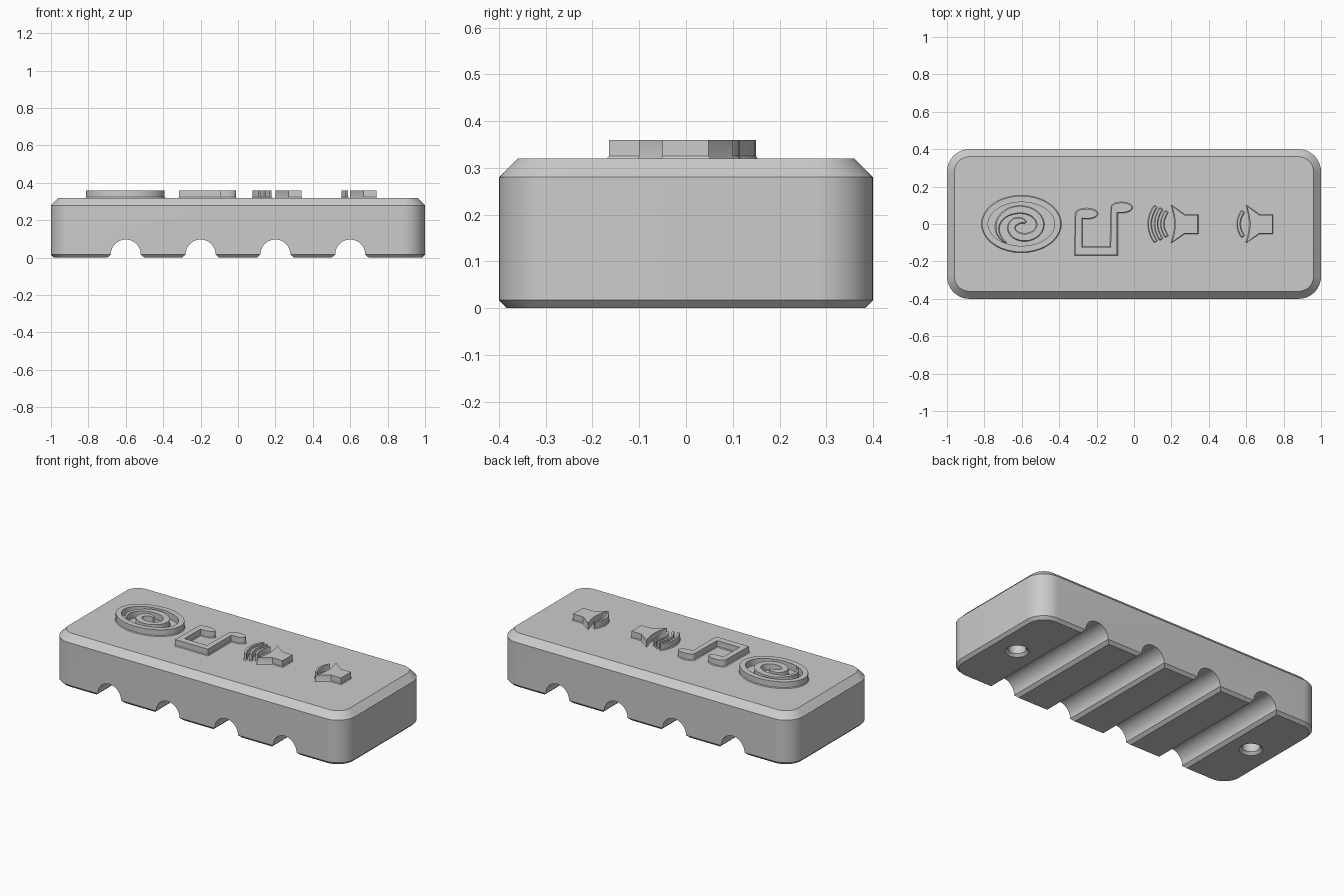
import bpy, bmesh, math
from mathutils import Vector

if "Cube" in bpy.data.objects:
    bpy.data.objects.remove(bpy.data.objects["Cube"])

grey = bpy.data.materials.new("plain grey")
grey.use_nodes = True
grey.diffuse_color = (0.6, 0.6, 0.6, 1)
grey.node_tree.nodes["Principled BSDF"].inputs["Base Color"].default_value = (0.6, 0.6, 0.6, 1)


def arc(cx, cy, rx, ry, start, end, n):
    """Points along an ellipse arc, angles in degrees."""
    angles = [math.radians(start + (end - start) * i / n) for i in range(n + 1)]
    return [(cx + rx * math.cos(a), cy + ry * math.sin(a)) for a in angles]


def rounded_rect(hx, hy, r):
    pts = []
    for sx, sy, a in ((1, 1, 0), (-1, 1, 90), (-1, -1, 180), (1, -1, 270)):
        pts += arc(sx * (hx - r), sy * (hy - r), r, r, a, a + 90, 12)
    return pts


def finish(bm, name):
    bmesh.ops.recalc_face_normals(bm, faces=bm.faces)
    mesh = bpy.data.meshes.new(name)
    bm.to_mesh(mesh)
    bm.free()
    mesh.materials.append(grey)
    obj = bpy.data.objects.new(name, mesh)
    bpy.context.collection.objects.link(obj)
    return obj


def loft(name, rings, closed=False):
    """Skin equal-length rings of 3D points; cap the ends or close the loop."""
    bm = bmesh.new()
    loops = [[bm.verts.new(p) for p in ring] for ring in rings]
    n = len(loops[0])
    pairs = list(zip(loops, loops[1:])) + ([(loops[-1], loops[0])] if closed else [])
    for a, b in pairs:
        for i in range(n):
            j = (i + 1) % n
            bm.faces.new((a[i], a[j], b[j], b[i]))
    if not closed:
        bm.faces.new(loops[0])
        bm.faces.new(loops[-1])
    return finish(bm, name)


def at(pts, z):
    return [(x, y, z) for x, y in pts]


def flared(pts, d):
    """Offset a counter-clockwise outline outwards by d."""
    out = []
    for i, p in enumerate(pts):
        p, a, b = Vector(p), Vector(pts[i - 1]), Vector(pts[(i + 1) % len(pts)])
        e, f = (p - a).normalized(), (b - p).normalized()
        n = Vector((e.y + f.y, -e.x - f.x))
        out.append(p + n * d / max(0.5, 1 + e.dot(f)))
    return out


TOP, HIGH, FOOT = 0.32, 0.36, 0.005


def symbol(name, pts):
    """Raised flat symbol with a small flare where it meets the body."""
    return loft(name, [at(flared(pts, FOOT), TOP - 0.002), at(pts, TOP + FOOT), at(pts, HIGH)])


def ribbon(path, widths):
    """Outline of a band along a path with varying width."""
    left, right = [], []
    for i, p in enumerate(path):
        t = Vector(path[min(i + 1, len(path) - 1)]) - Vector(path[max(i - 1, 0)])
        n = Vector((-t.y, t.x)).normalized() * widths[i] / 2
        left.append(Vector(p) + n)
        right.append(Vector(p) - n)
    return right + left[::-1]


# Body with chamfered rims
body = loft("body", [at(rounded_rect(0.983, 0.383, 0.103), 0),
                     at(rounded_rect(1, 0.4, 0.12), 0.017),
                     at(rounded_rect(1, 0.4, 0.12), 0.28),
                     at(rounded_rect(0.96, 0.36, 0.08), TOP)])

# Cutters: four finger grooves and two countersunk holes underneath
cutters = []
for x in (-0.6, -0.2, 0.2, 0.6):
    prof = [(x + 0.11, -0.01)] + arc(x, 0.017, 0.08, 0.08, 0, 180, 24) + [(x - 0.11, -0.01)]
    cutters.append(loft("groove_cutter", [[(u, y, v) for u, v in prof] for y in (-0.6, 0.6)]))
for x in (-0.835, 0.835):
    hole = [(0.075, -0.01), (0.05, 0.015), (0.05, 0.15)]
    cutters.append(loft("hole_cutter", [at(arc(x, 0, r, r, 0, 348.75, 31), z) for r, z in hole]))
for c in cutters:
    mod = body.modifiers.new("cut", "BOOLEAN")
    mod.operation = "DIFFERENCE"
    mod.solver = "EXACT"
    mod.object = c
bpy.context.view_layer.update()
cut_mesh = bpy.data.meshes.new_from_object(body.evaluated_get(bpy.context.evaluated_depsgraph_get()))
body.modifiers.clear()
body.data = cut_mesh
for c in cutters:
    bpy.data.objects.remove(c)

# Oval ring
outer = arc(-0.602, 0, 0.21, 0.15, 0, 354.375, 63)
inner = arc(-0.602, 0, 0.178, 0.117, 0, 354.375, 63)
parts = [body, loft("oval_ring", [at(flared(outer, FOOT), TOP - 0.002), at(outer, TOP + FOOT),
                                  at(outer, HIGH), at(inner, HIGH), at(inner, TOP - 0.002)], True)]

# Swirl winding in clockwise from a pointed tail
steps = 48
path, widths = [], []
for i in range(steps + 1):
    t = i / steps
    a = math.radians(232 - 530 * t)
    r = 1 - 0.78 * t
    path.append((-0.597 + 0.145 * r * math.cos(a), -0.012 + 0.112 * r * math.sin(a)))
    widths.append(0.036 * min(1, 0.1 + 4 * t, 0.3 + 5 * (1 - t)))
parts.append(symbol("swirl", ribbon(path, widths)))

# Note: two stems, a beam and two oval heads in one outline
note = [(-0.315, -0.165), (-0.09, -0.165), (-0.09, 0.062)]
note += arc(-0.066, 0.088, 0.055, 0.026, -100, 170, 20)
note += [(-0.125, -0.125), (-0.278, -0.125), (-0.278, 0.032)]
note += arc(-0.254, 0.055, 0.058, 0.026, -100, 170, 20)
parts.append(symbol("note", note))


# Speakers with a dished mouth, and sound waves
def speaker(name, x):
    mouth = [(x + 0.02 * (1 - (k / 4) ** 2), 0.1 * k / 4) for k in range(3, -4, -1)]
    return symbol(name, [(x, 0.1)] + mouth + [(x, -0.1), (x + 0.07, -0.05),
                                              (x + 0.14, -0.05), (x + 0.14, 0.048), (x + 0.07, 0.048)])


def wave(name, x, h):
    path = [(x + 0.03 * (k / 8) ** 2 * h / 0.09, h * k / 8) for k in range(8, -9, -1)]
    return symbol(name, ribbon(path, [0.014] * len(path)))


parts += [speaker("loud_speaker", 0.2), speaker("quiet_speaker", 0.6)]
parts += [wave("outer_wave", 0.084, 0.092), wave("middle_wave", 0.118, 0.08),
          wave("inner_wave", 0.152, 0.065), wave("quiet_wave", 0.56, 0.065)]

# Smooth curves, crisp edges
bpy.ops.object.select_all(action="DESELECT")
for p in parts:
    p.select_set(True)
bpy.context.view_layer.objects.active = body
bpy.ops.object.shade_smooth_by_angle(angle=math.radians(30))
